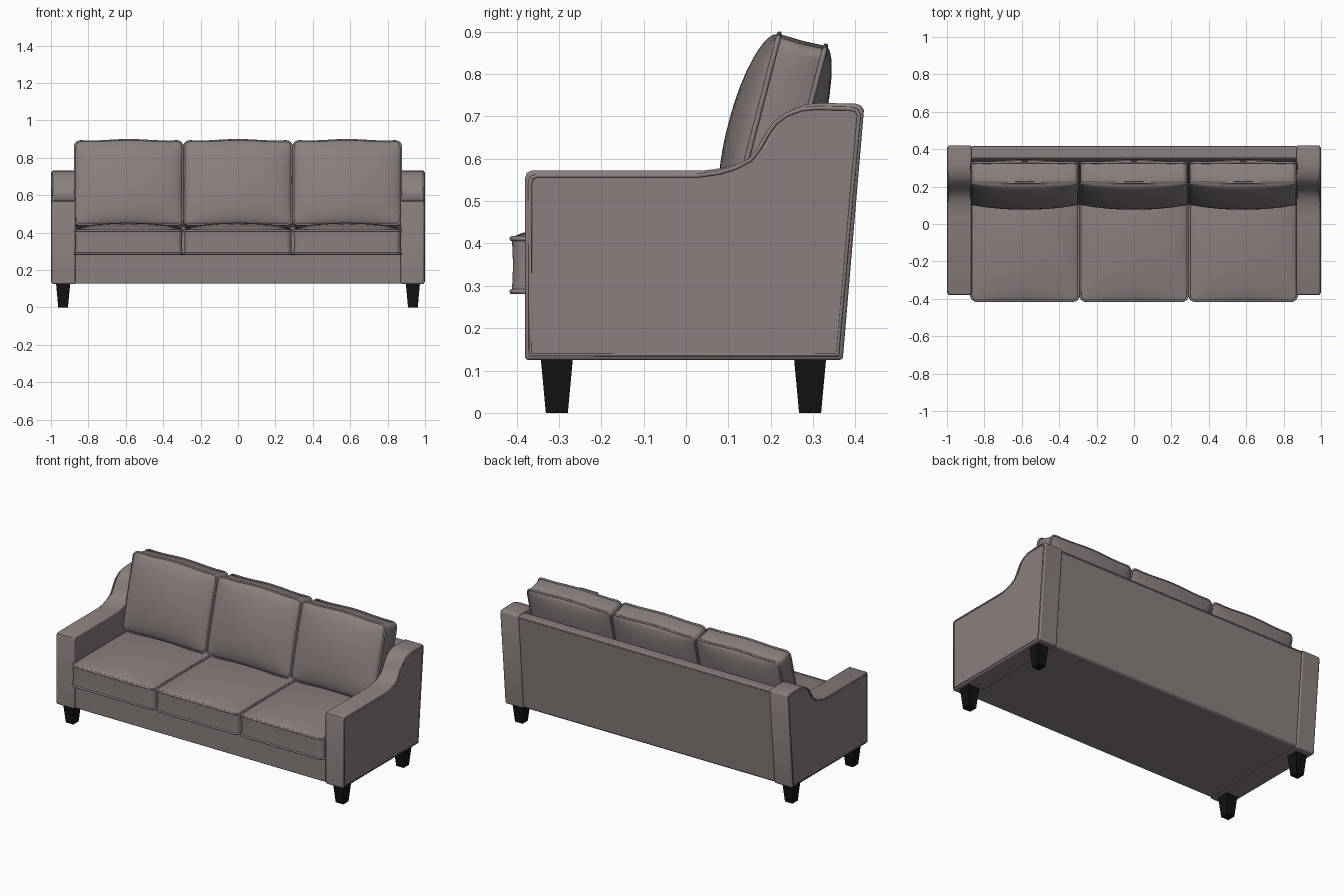
import bpy, bmesh, math
from mathutils import Matrix, Vector

if "Cube" in bpy.data.objects:
    bpy.data.objects.remove(bpy.data.objects["Cube"])


def material(name, rgb):
    m = bpy.data.materials.new(name)
    m.diffuse_color = (*rgb, 1)
    m.use_nodes = True
    m.node_tree.nodes["Principled BSDF"].inputs["Base Color"].default_value = m.diffuse_color
    return m


FABRIC = material("taupe upholstery", (0.25, 0.215, 0.205))
BLACK = material("black leg", (0.006, 0.006, 0.006))


def activate(ob):
    bpy.ops.object.select_all(action='DESELECT')
    ob.select_set(True)
    bpy.context.view_layer.objects.active = ob


def finish(name, bm, mat, bevel=0, angle=35):
    bmesh.ops.recalc_face_normals(bm, faces=bm.faces)
    me = bpy.data.meshes.new(name)
    bm.to_mesh(me)
    bm.free()
    me.materials.append(mat)
    ob = bpy.data.objects.new(name, me)
    bpy.context.collection.objects.link(ob)
    if bevel:
        mod = ob.modifiers.new("rounded edges", 'BEVEL')
        mod.width, mod.segments = bevel, 3
        mod.limit_method, mod.angle_limit = 'ANGLE', math.radians(50)
    activate(ob)
    bpy.ops.object.shade_smooth_by_angle(angle=math.radians(angle))
    return ob


def pipe(name, pts, radius, closed=True):
    cu = bpy.data.curves.new(name, 'CURVE')
    cu.dimensions = '3D'
    cu.bevel_depth, cu.bevel_resolution = radius, 2
    sp = cu.splines.new('POLY')
    sp.points.add(len(pts) - 1)
    for p, q in zip(sp.points, pts):
        p.co = (*q, 1)
    sp.use_cyclic_u = closed
    cu.materials.append(FABRIC)
    ob = bpy.data.objects.new(name, cu)
    bpy.context.collection.objects.link(ob)
    activate(ob)
    bpy.ops.object.convert(target='MESH')
    bpy.ops.object.shade_smooth_by_angle(angle=math.radians(60))


def slab(name, profile, x0, x1, bevel):
    """Extrude a (y, z) profile along x."""
    bm = bmesh.new()
    a = [bm.verts.new((x0, y, z)) for y, z in profile]
    b = [bm.verts.new((x1, y, z)) for y, z in profile]
    bm.faces.new(a)
    bm.faces.new(b)
    n = len(a)
    for i in range(n):
        j = (i + 1) % n
        bm.faces.new((a[i], a[j], b[j], b[i]))
    return finish(name, bm, FABRIC, bevel)


def outline(hx, hy, r):
    """Rounded rectangle with points along the straight sides."""
    corners = [(hx - r, hy - r), (r - hx, hy - r), (r - hx, r - hy), (hx - r, r - hy)]
    pts = []
    for k, (cx, cy) in enumerate(corners):
        arc = [Vector((cx + r * math.cos(t), cy + r * math.sin(t)))
               for t in [(k + i / 4) * math.pi / 2 for i in range(5)]]
        if pts:
            last = pts[-1].copy()
            pts += [last.lerp(arc[0], i / 10) for i in range(1, 10)]
        pts += arc
    last, first = pts[-1].copy(), pts[0]
    return pts + [last.lerp(first, i / 10) for i in range(1, 10)]


def cushion(name, hx, hy, t, front, back, power, mat4, wave=0):
    """Padded cushion: crowned faces, straight boxing, piped seams."""
    ring = outline(hx, hy, 0.03)

    def bend(p):
        return Vector((p.x, p.y + wave * math.cos(p.x / hx * 4.5) * max(0, p.y / hy), p.z))

    def crown(x, y):
        return max(0, (1 - (x / hx) ** 2) * (1 - (y / hy) ** 2)) ** power

    scales = [0.1, 0.25, 0.4, 0.55, 0.7, 0.8, 0.88, 0.94, 0.98, 1]
    layers = [(s, 1) for s in scales] + [(0.992, 0)] + [(s, -1) for s in reversed(scales)]
    bm = bmesh.new()
    rows = []
    for s, side in layers:
        row = []
        for p in ring:
            x, y = p * s
            c = crown(x, y) if s < 1 else 0
            z = side * t / 2 + (front * c if side > 0 else -back * c if side < 0 else 0)
            row.append(bm.verts.new(mat4 @ bend(Vector((x, y, z)))))
        rows.append(row)
    n = len(ring)
    for a, b in zip(rows, rows[1:]):
        for i in range(n):
            j = (i + 1) % n
            bm.faces.new((a[i], a[j], b[j], b[i]))
    bm.faces.new(rows[0])
    bm.faces.new(rows[-1])
    finish(name, bm, FABRIC, angle=50)
    for side, label in ((1, "front"), (-1, "rear")):
        pipe(f"{name}_{label}_piping",
             [mat4 @ bend(Vector((p.x, p.y, side * t / 2))) for p in ring], 0.006)


# Arms with a swept-up rear, piped on both outer edges
ARM = [(-0.38, 0.125), (-0.38, 0.555), (-0.376, 0.567), (-0.364, 0.572), (0.04, 0.572),
       (0.09, 0.579), (0.13, 0.591), (0.165, 0.61), (0.185, 0.635), (0.203, 0.668),
       (0.222, 0.695), (0.25, 0.716), (0.285, 0.729), (0.32, 0.732), (0.4, 0.73),
       (0.415, 0.726), (0.42, 0.714), (0.37, 0.125)]
cy, cz = 0.02, 0.38
for s, side in ((-1, "left"), (1, "right")):
    slab(f"{side}_arm", ARM, s * 0.87, s * 0.995, 0.008)
    inset = [(s * 0.994, y - math.copysign(0.012, y - cy), z - math.copysign(0.012, z - cz))
             for y, z in ARM]
    pipe(f"{side}_arm_piping", inset, 0.005)

# Base and leaning back panel
slab("base", [(-0.368, 0.127), (-0.368, 0.285), (0.36, 0.285), (0.36, 0.127)], -0.875, 0.875, 0.006)
slab("back_panel", [(0.29, 0.13), (0.35, 0.722), (0.414, 0.722), (0.365, 0.13)], -0.875, 0.875, 0.01)
pipe("back_panel_piping", [(-0.87, 0.412, 0.712), (0.87, 0.412, 0.712)], 0.005, False)

# Seat and back cushions
lean = Matrix.Rotation(math.radians(75.5), 4, 'X')
for i, label in enumerate(("left", "middle", "right")):
    x = (i - 1) * 0.584
    cushion(f"{label}_seat_cushion", 0.287, 0.33, 0.125, 0.042, 0, 0.6,
            Matrix.Translation((x, -0.081, 0.349)))
    cushion(f"{label}_back_cushion", 0.287, 0.232, 0.113, 0.064, 0.045, 0.5,
            Matrix.Translation((x, 0.216, 0.652)) @ lean, wave=0.004)

# Tapered square legs
for sx, side in ((-1, "left"), (1, "right")):
    for y, end in ((-0.305, "front"), (0.293, "back")):
        bm = bmesh.new()
        bmesh.ops.create_cube(bm, size=1)
        for v in bm.verts:
            top = v.co.z > 0
            w = 0.076 if top else 0.052
            v.co = (sx * 0.935 + v.co.x * w, y + v.co.y * w, 0.13 if top else 0)
        finish(f"{end}_{side}_leg", bm, BLACK)
